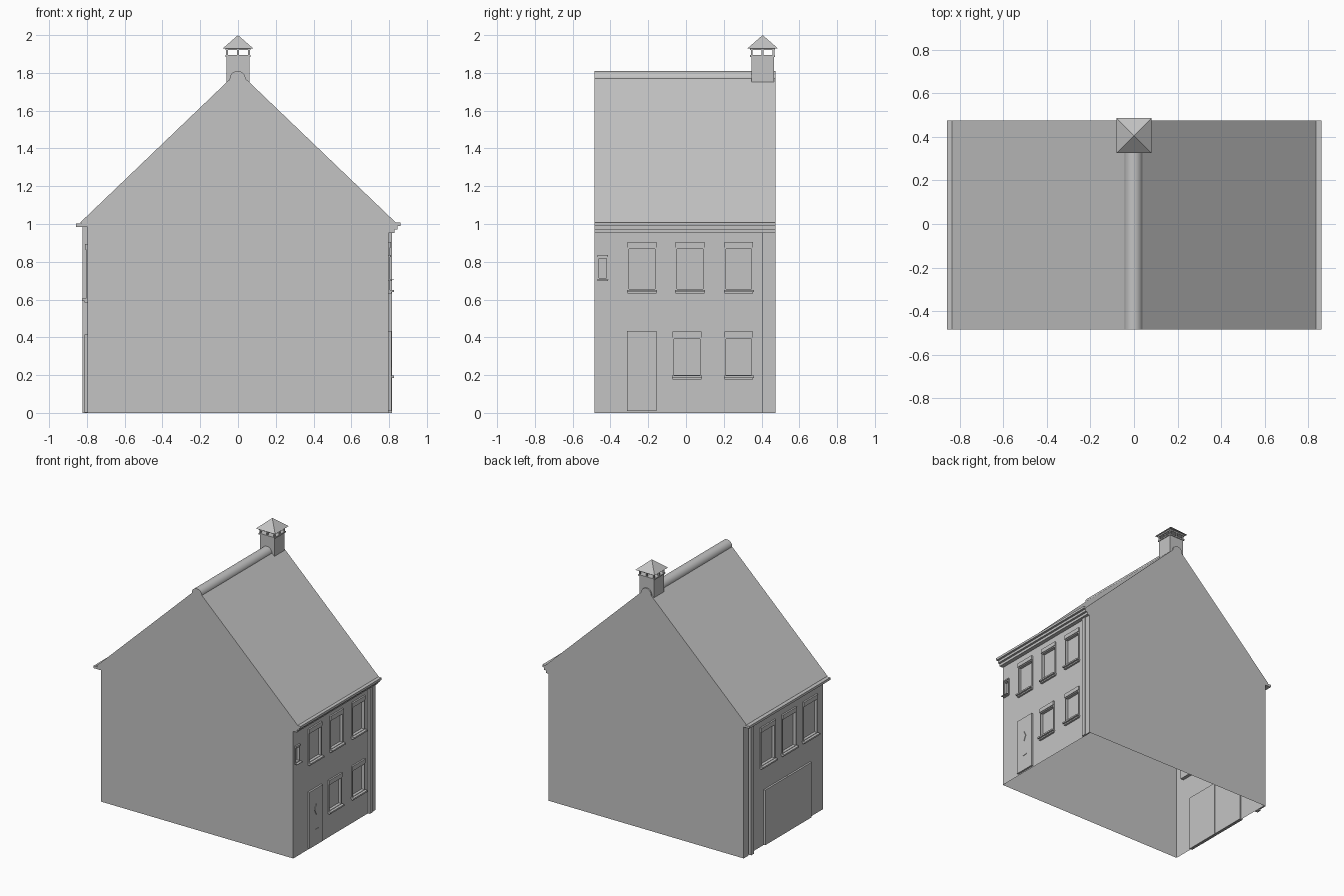
import bpy, bmesh, math

old = bpy.data.objects.get("Cube")
if old:
    bpy.data.objects.remove(old, do_unlink=True)

GREY = 0.55
mat = bpy.data.materials.new("plain grey")
mat.use_nodes = True
mat.diffuse_color = (GREY, GREY, GREY, 1)
mat.node_tree.nodes["Principled BSDF"].inputs["Base Color"].default_value = (GREY, GREY, GREY, 1)

WALL = 0.798             # distance of the side walls from the centre
FRONT, BACK = -0.485, 0.475
EAVE = 0.835             # roof edge distance
EAVE_Z, APEX_Z = 1.008, 1.808


def finish(name, bm):
    mesh = bpy.data.meshes.new(name)
    bm.to_mesh(mesh)
    bm.free()
    mesh.materials.append(mat)
    obj = bpy.data.objects.new(name, mesh)
    bpy.context.collection.objects.link(obj)
    return obj


def add_box(bm, x, y, z):
    corners = [bm.verts.new((a, b, c)) for a in sorted(x) for b in sorted(y) for c in sorted(z)]
    for quad in ("0132", "4675", "0451", "2376", "0264", "1573"):
        bm.faces.new([corners[int(i)] for i in quad])


def boxes(name, parts):
    bm = bmesh.new()
    for part in parts:
        add_box(bm, *part)
    return finish(name, bm)


def out(side, *depths):
    """x positions at the given distances outward from a side wall"""
    return [side * (WALL + d) for d in depths]


def wall(name, side, holes, top):
    """side wall as a grid of faces with the window openings left out"""
    ys = sorted({FRONT, BACK} | {v for h in holes for v in h[:2]})
    zs = sorted({0, top} | {v for h in holes for v in h[2:]})
    bm = bmesh.new()
    for y0, y1 in zip(ys, ys[1:]):
        for z0, z1 in zip(zs, zs[1:]):
            cy, cz = (y0 + y1) / 2, (z0 + z1) / 2
            if any(h[0] < cy < h[1] and h[2] < cz < h[3] for h in holes):
                continue
            quad = [(y0, z0), (y1, z0), (y1, z1), (y0, z1)]
            bm.faces.new([bm.verts.new((side * WALL, y, z)) for y, z in quad[::side]])
    bmesh.ops.remove_doubles(bm, verts=bm.verts, dist=0.0001)
    bmesh.ops.dissolve_limit(bm, angle_limit=0.01, verts=bm.verts, edges=bm.edges)
    finish(name, bm)


def window(name, side, hole, lintel=0.03, sill=0.016):
    y0, y1, z0, z1 = hole
    w = 0.008
    rim = out(side, -0.025, 0.007)
    boxes(name + "_frame", [
        (rim, (y0, y0 + w), (z0, z1)), (rim, (y1 - w, y1), (z0, z1)),
        (rim, (y0 + w, y1 - w), (z0, z0 + w)), (rim, (y0 + w, y1 - w), (z1 - w, z1))])
    boxes(name + "_pane", [(out(side, -0.025, -0.015), (y0 + w, y1 - w), (z0 + w, z1 - w))])
    boxes(name + "_lintel", [(out(side, 0, 0.012), (y0, y1), (z1, z1 + lintel))])
    boxes(name + "_sill", [(out(side, 0, 0.027), (y0 - 0.003, y1 + 0.003), (z0 - sill * 0.4, z0 + sill * 0.3)),
                           (out(side, 0, 0.014), (y0, y1), (z0 - sill, z0 - sill * 0.4))])


# Side walls and their windows
right_holes = [(y, y + 0.153, 0.647, 0.875) for y in (-0.31, -0.055, 0.203)]
right_holes += [(y, y + 0.153, 0.192, 0.4) for y in (-0.072, 0.203)]
left_holes = [(y, y + 0.17, 0.6, 0.865) for y in (-0.41, -0.16, 0.09)]
small_hole = (-0.468, -0.413, 0.705, 0.825)
wall("door_wall", 1, right_holes + [small_hole], 0.99)
wall("garage_wall", -1, left_holes, 0.99)
for i, hole in enumerate(right_holes):
    window(f"door_side_window_{i + 1}", 1, hole)
for i, hole in enumerate(left_holes):
    window(f"garage_side_window_{i + 1}", -1, hole)
window("small_window", 1, small_hole, 0.01, 0.006)

# Gable walls
gable = [(-WALL, 0), (WALL, 0), (WALL, 0.985), (EAVE, EAVE_Z), (0, APEX_Z), (-EAVE, EAVE_Z), (-WALL, 0.985)]
for name, y, step in (("front_gable", FRONT, 1), ("back_gable", BACK, -1)):
    bm = bmesh.new()
    bm.faces.new([bm.verts.new((x, y, z)) for x, z in gable[::step]])
    finish(name, bm)

# Roof slopes
for name, side in (("left_roof", 1), ("right_roof", -1)):
    quad = [(side * EAVE, FRONT, EAVE_Z), (side * EAVE, BACK, EAVE_Z), (0, BACK, APEX_Z), (0, FRONT, APEX_Z)]
    bm = bmesh.new()
    bm.faces.new([bm.verts.new(p) for p in quad[::side]])
    finish(name, bm)

# Rounded ridge cap
bm = bmesh.new()
bmesh.ops.create_cone(bm, cap_ends=True, segments=32, radius1=0.042, radius2=0.042, depth=BACK - FRONT)
ridge = finish("ridge_cap", bm)
ridge.rotation_euler.x = math.pi / 2
ridge.location = (-0.002, (FRONT + BACK) / 2, 1.768)
bpy.context.view_layer.objects.active = ridge
ridge.select_set(True)
bpy.ops.object.shade_smooth_by_angle()
ridge.select_set(False)

# Stepped cornice and the thin gutter board opposite
length = (FRONT, BACK)
boxes("cornice", [(out(1, 0, d), length, z) for d, z in (
    (0.062, (0.99, 1.007)), (0.046, (0.972, 0.99)), (0.03, (0.953, 0.972)))])
boxes("gutter_board", [(out(-1, 0, 0.06), length, (0.985, 1.003))])

# Corner pilasters and downpipes
boxes("door_side_pilaster", [(out(1, 0, 0.01), (0.432, BACK), (0, 0.953))])
boxes("door_side_downpipe", [(out(1, 0, 0.016), (0.402, 0.432), (0, 0.953))])
boxes("garage_side_pilaster", [(out(-1, 0, 0.013), (0.42, BACK), (0, 0.985))])
boxes("garage_side_downpipe", [(out(-1, 0, 0.026), (0.37, 0.405), (0, 0.985))])

# Front door with diamond pane and letter slot
boxes("door", [(out(1, -0.01, 0.014), (-0.312, -0.155), (0.01, 0.433))])
bm = bmesh.new()
px = WALL + 0.014
ring = [(-0.235, 0.24), (-0.215, 0.28), (-0.235, 0.32), (-0.255, 0.28)]
base = bm.faces.new([bm.verts.new((px, y, z)) for y, z in ring])
extruded = bmesh.ops.extrude_face_region(bm, geom=[base])["geom"]
bmesh.ops.translate(bm, vec=(0.004, 0, 0), verts=[v for v in extruded if isinstance(v, bmesh.types.BMVert)])
bmesh.ops.recalc_face_normals(bm, faces=bm.faces)
finish("door_diamond", bm)
boxes("letter_slot", [(out(1, 0.014, 0.017), (-0.25, -0.21), (0.125, 0.131))])

# Garage doors
for name, y0, y1 in (("garage_leaf_front", -0.33, -0.057), ("garage_leaf_back", -0.053, 0.22)):
    boxes(name, [(out(-1, -0.01, 0.014), (y0, y1), (0.002, 0.415))])

# Chimney with open posts and a pyramid cap
CY = 0.406


def square(half):
    return (-half, half), (CY - half, CY + half)


boxes("chimney_stack", [(*square(0.06), (1.7, 1.885))])
boxes("chimney_slab", [(*square(0.066), (1.885, 1.895))])
posts = [-0.058, 0, 0.058]
boxes("chimney_posts", [((x - 0.005, x + 0.005), (CY + y - 0.005, CY + y + 0.005), (1.895, 1.926))
                        for x in posts for y in posts if x or y])
boxes("chimney_plate", [(*square(0.066), (1.92, 1.931))])
bm = bmesh.new()
bmesh.ops.create_cone(bm, cap_ends=True, segments=4, radius1=0.08 * math.sqrt(2), radius2=0, depth=0.07)
cap = finish("chimney_cap", bm)
cap.rotation_euler.z = math.pi / 4
cap.location = (0, CY, 1.965)
